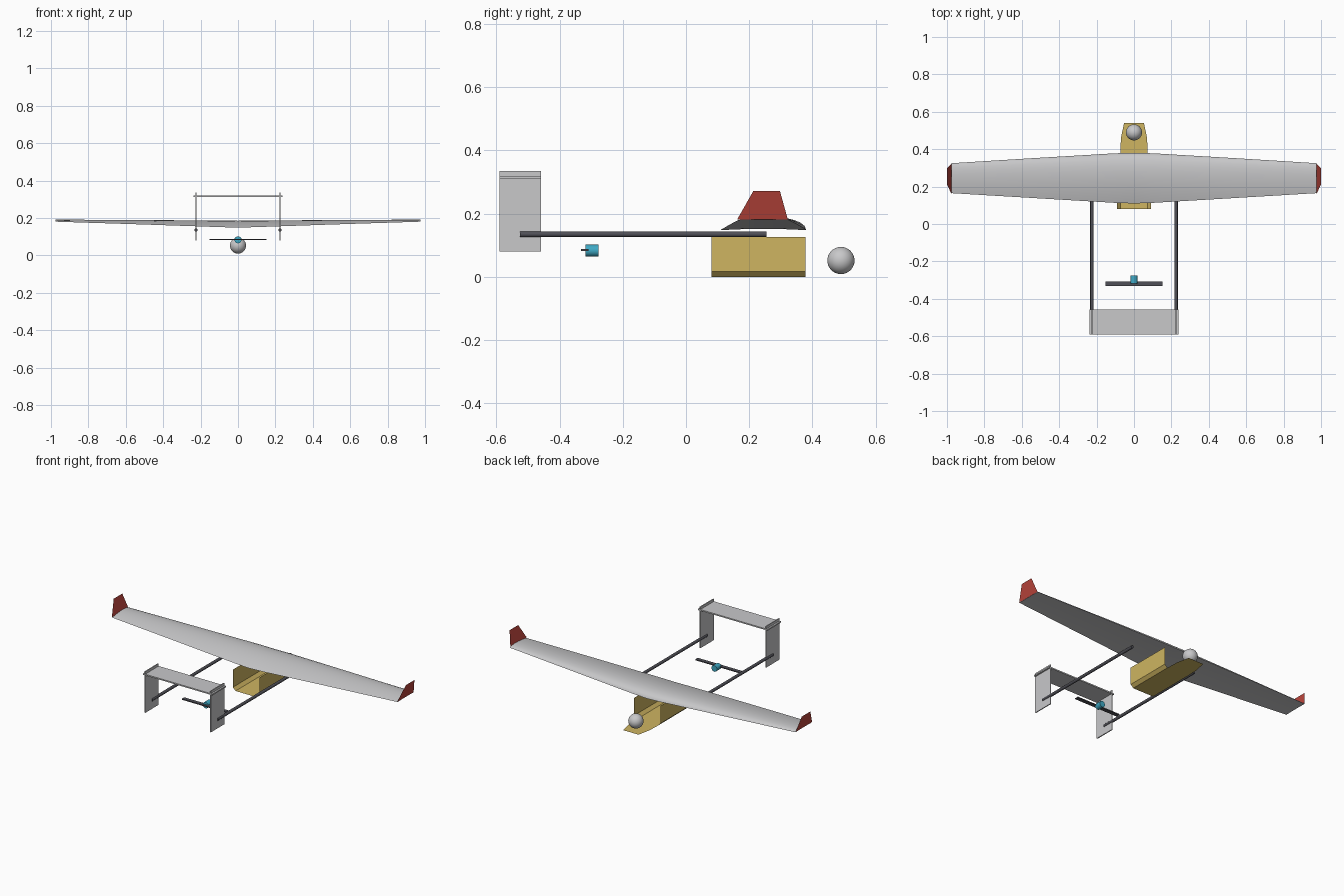
import bpy, bmesh, math
from mathutils import Vector

cube = bpy.data.objects.get("Cube")
if cube:
    bpy.data.objects.remove(cube, do_unlink=True)


def material(name, r, g, b):
    m = bpy.data.materials.new(name)
    m.use_nodes = True
    m.diffuse_color = (r, g, b, 1)
    m.node_tree.nodes["Principled BSDF"].inputs["Base Color"].default_value = (r, g, b, 1)
    return m


GREY = material("light grey", 0.58, 0.58, 0.59)
YELLOW = material("sand yellow", 0.62, 0.46, 0.12)
RED = material("red", 0.50, 0.06, 0.045)
DARK = material("dark grey", 0.08, 0.08, 0.095)
CYAN = material("cyan", 0.05, 0.40, 0.56)


def add(name, bm, mat, smooth=False):
    me = bpy.data.meshes.new(name)
    bm.to_mesh(me)
    bm.free()
    me.materials.append(mat)
    ob = bpy.data.objects.new(name, me)
    bpy.context.collection.objects.link(ob)
    if smooth:
        bpy.ops.object.select_all(action="DESELECT")
        ob.select_set(True)
        bpy.context.view_layer.objects.active = ob
        bpy.ops.object.shade_smooth_by_angle(angle=math.radians(40))
    return ob


def box(name, centre, size, mat):
    bm = bmesh.new()
    bmesh.ops.create_cube(bm, size=1)
    bmesh.ops.scale(bm, vec=size, verts=bm.verts)
    bmesh.ops.translate(bm, vec=centre, verts=bm.verts)
    return add(name, bm, mat)


def rod(name, x, z, y0, y1, radius, sides, mat):
    # cylinder lying along y
    bm = bmesh.new()
    bmesh.ops.create_cone(bm, cap_ends=True, segments=sides, radius1=radius,
                          radius2=radius, depth=y1 - y0)
    for v in bm.verts:
        a, b, c = v.co
        v.co = (x + a, (y0 + y1) / 2 + c, z - b)
    return add(name, bm, mat, True)


# Wing: lofted airfoil, stations as (x, trailing y, leading y, base z, thickness)
half = [(0.0, 0.11, 0.38, 0.148, 0.037), (0.1, 0.113, 0.378, 0.151, 0.035),
        (0.54, 0.139, 0.352, 0.166, 0.023), (0.977, 0.165, 0.325, 0.180, 0.011)]
stations = [(-s[0], *s[1:]) for s in reversed(half[1:])] + half
N = 12
bm = bmesh.new()
rings = []
for x, back, front, base, thick in stations:
    ring = []
    for i in range(2 * N):
        a = math.pi * i / N
        t = (1 - math.cos(a)) / 2          # 0 at leading edge, 1 at trailing
        if i <= N:
            h = 2.6 * math.sqrt(t) * (1 - t) * thick
        else:
            h = 0.12 * math.sin(math.pi * t) * thick
        ring.append(bm.verts.new((x, front + (back - front) * t, base + h)))
    rings.append(ring)
for r, s in zip(rings, rings[1:]):
    for i in range(2 * N):
        j = (i + 1) % (2 * N)
        bm.faces.new((r[i], r[j], s[j], s[i]))
bm.faces.new(rings[0])
bm.faces.new(rings[-1])
bmesh.ops.recalc_face_normals(bm, faces=bm.faces)
add("wing", bm, GREY, True)

# Fuselage: open folded sheet with bevelled lower edges
section = [(-0.091, 0.127), (-0.091, 0.018), (-0.073, 0), (0.073, 0), (0.091, 0.018), (0.091, 0.127)]
bm = bmesh.new()
rear, fore = [[bm.verts.new((x, y, z)) for x, z in section] for y in (0.08, 0.378)]
for i in range(len(section) - 1):
    bm.faces.new((rear[i], rear[i + 1], fore[i + 1], fore[i]))
# Flat nose floor ahead of the walls
left, right = fore[2], fore[3]
for w, y in ((0.07, 0.46), (0.053, 0.54)):
    l2, r2 = [bm.verts.new((s * w, y, 0)) for s in (-1, 1)]
    bm.faces.new((left, right, r2, l2))
    left, right = l2, r2
for f in bm.faces:
    f.normal_update()
    if f.normal.dot(f.calc_center_median() - Vector((0, f.calc_center_median().y, 0.07))) < 0:
        f.normal_flip()
add("fuselage", bm, YELLOW)

# Nose ball
bm = bmesh.new()
bmesh.ops.create_uvsphere(bm, u_segments=32, v_segments=16, radius=0.043)
bmesh.ops.translate(bm, vec=(0, 0.49, 0.052), verts=bm.verts)
add("nose_ball", bm, GREY, True)

# Paired parts: winglets, booms, fins
winglet = [(0.977, 0.162, 0.182), (0.977, 0.322, 0.182), (1.0, 0.297, 0.272), (1.0, 0.213, 0.272)]
for side, label in ((1, "left"), (-1, "right")):
    bm = bmesh.new()
    f = bm.faces.new([bm.verts.new((side * x, y, z)) for x, y, z in winglet])
    f.normal_update()
    if f.normal.x * side < 0:
        f.normal_flip()
    add(label + "_winglet", bm, RED)
    rod(label + "_boom", side * 0.225, 0.135, -0.525, 0.255, 0.009, 12, DARK)
    box(label + "_fin", (side * 0.225, -0.524, 0.208), (0.006, 0.132, 0.255), GREY)

# Tailplane, motor and propeller
box("tailplane", (0, -0.524, 0.316), (0.476, 0.132, 0.008), GREY)
rod("motor", 0, 0.083, -0.318, -0.276, 0.019, 20, CYAN)
box("propeller", (0, -0.32, 0.085), (0.304, 0.024, 0.006), DARK)
